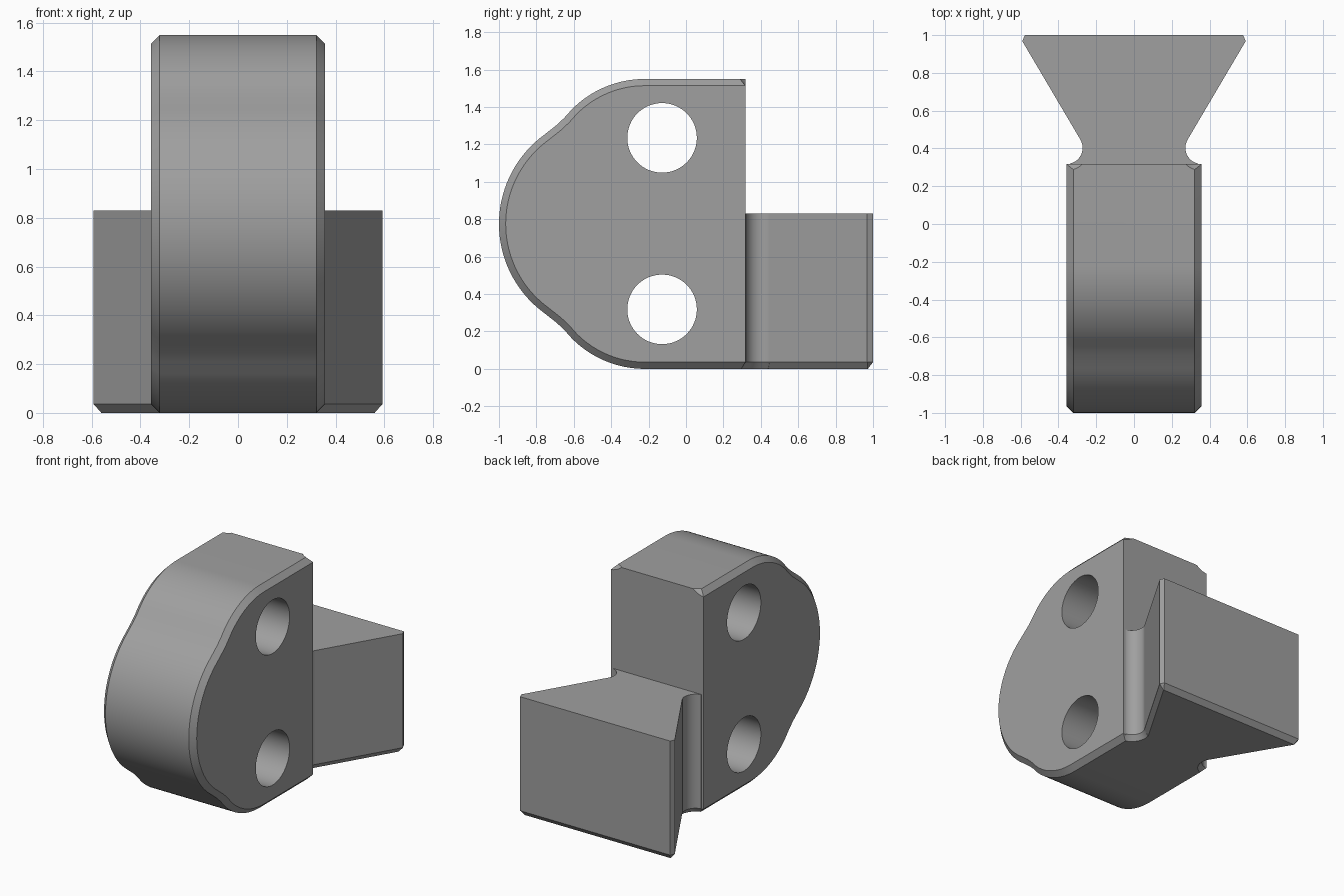
import bpy, bmesh, math
from mathutils import Vector

if "Cube" in bpy.data.objects:
    bpy.data.objects.remove(bpy.data.objects["Cube"])

grey = bpy.data.materials.new("grey metal")
grey.diffuse_color = (0.35, 0.35, 0.35, 1)
grey.use_nodes = True
grey.node_tree.nodes["Principled BSDF"].inputs["Base Color"].default_value = grey.diffuse_color


def inset(points, d):
    """Mitred inward offset of a counter-clockwise outline."""
    out = []
    for i, p in enumerate(points):
        p = Vector(p)
        a = (p - Vector(points[i - 1])).normalized()
        b = (Vector(points[(i + 1) % len(points)]) - p).normalized()
        na, nb = Vector((-a.y, a.x)), Vector((-b.y, b.x))
        out.append(tuple(p + (na + nb) * d / (1 + na.dot(nb))))
    return out


def loft(name, rings):
    """Closed solid through rings of 3D points."""
    bm = bmesh.new()
    loops = [[bm.verts.new(p) for p in ring] for ring in rings]
    for lo, hi in zip(loops, loops[1:]):
        for i in range(len(lo)):
            j = (i + 1) % len(lo)
            bm.faces.new((lo[i], lo[j], hi[j], hi[i]))
    bm.faces.new(loops[0][::-1])
    bm.faces.new(loops[-1])
    bmesh.ops.recalc_face_normals(bm, faces=bm.faces)
    mesh = bpy.data.meshes.new(name)
    bm.to_mesh(mesh)
    bm.free()
    mesh.materials.append(grey)
    obj = bpy.data.objects.new(name, mesh)
    bpy.context.collection.objects.link(obj)
    return obj


def boolean(target, other, operation):
    """Apply a boolean and remove the helper."""
    bpy.context.view_layer.objects.active = target
    mod = target.modifiers.new("boolean", 'BOOLEAN')
    mod.operation, mod.solver, mod.object = operation, 'EXACT', other
    bpy.ops.object.modifier_apply(modifier=mod.name)
    bpy.data.objects.remove(other)


def circle(cx, cy, r, n):
    return [(cx + r * math.cos(2 * math.pi * i / n),
             cy + r * math.sin(2 * math.pi * i / n)) for i in range(n)]


HALF, BACK, TOP, CH = 0.357, 0.317, 1.55, 0.036
MID = TOP / 2

# Body: rounded side outline (y, z), chamfered along both sides
upper = [(BACK, TOP)]
for i in range(17):
    a = math.radians(90 - 45 * i / 16)
    upper.append((-0.22 - 0.55 * math.cos(a), 1.0 + 0.55 * math.sin(a)))
upper += [(-0.65, 1.343), (-0.69, 1.305)]
for i in range(20):
    a = math.radians(53.6 * (1 - i / 20))
    upper.append((-0.41 - 0.59 * math.cos(a), MID + 0.59 * math.sin(a)))
outline = upper + [(-1.0, MID)] + [(y, TOP - z) for y, z in reversed(upper)]
small = inset(outline, CH)
for i in (0, -1):
    small[i] = (BACK, small[i][1])      # back wall keeps its plane
body = loft("dovetail_holder", [
    [(x, y, z) for y, z in ring] for x, ring in
    ((-HALF, small), (CH - HALF, outline), (HALF - CH, outline), (HALF, small))])

# Dovetail: flared top outline (x, y), chamfered along the bottom
right = [(0.34, 0.2), (0.34, 0.403), (0.284, 0.447), (0.592, 0.969), (0.577, 1.0)]
plan = right + [(-x, y) for x, y in reversed(right)]
dovetail = loft("dovetail", [
    [(x, y, z) for x, y in ring] for z, ring in
    ((0, inset(plan, 0.028)), (CH, plan), (0.83, plan))])
boolean(body, dovetail, 'UNION')

# Neck relief grooves with flared ends
for side in (-1, 1):
    rings = [[(x, y, z) for x, y in circle(side * HALF, 0.403, r, 48)]
             for z, r in ((-CH, 0.141), (CH, 0.085), (TOP - CH, 0.085), (TOP + CH, 0.155))]
    boolean(body, loft("groove_cutter", rings), 'DIFFERENCE')

# Two bolt holes through the body
for z0 in (0.318, 1.235):
    rings = [[(x, y, z) for y, z in circle(-0.128, z0, 0.186, 64)] for x in (-1, 1)]
    boolean(body, loft("hole_cutter", rings), 'DIFFERENCE')

body.select_set(True)
bpy.context.view_layer.objects.active = body
bpy.ops.object.shade_smooth_by_angle(angle=math.radians(22))
